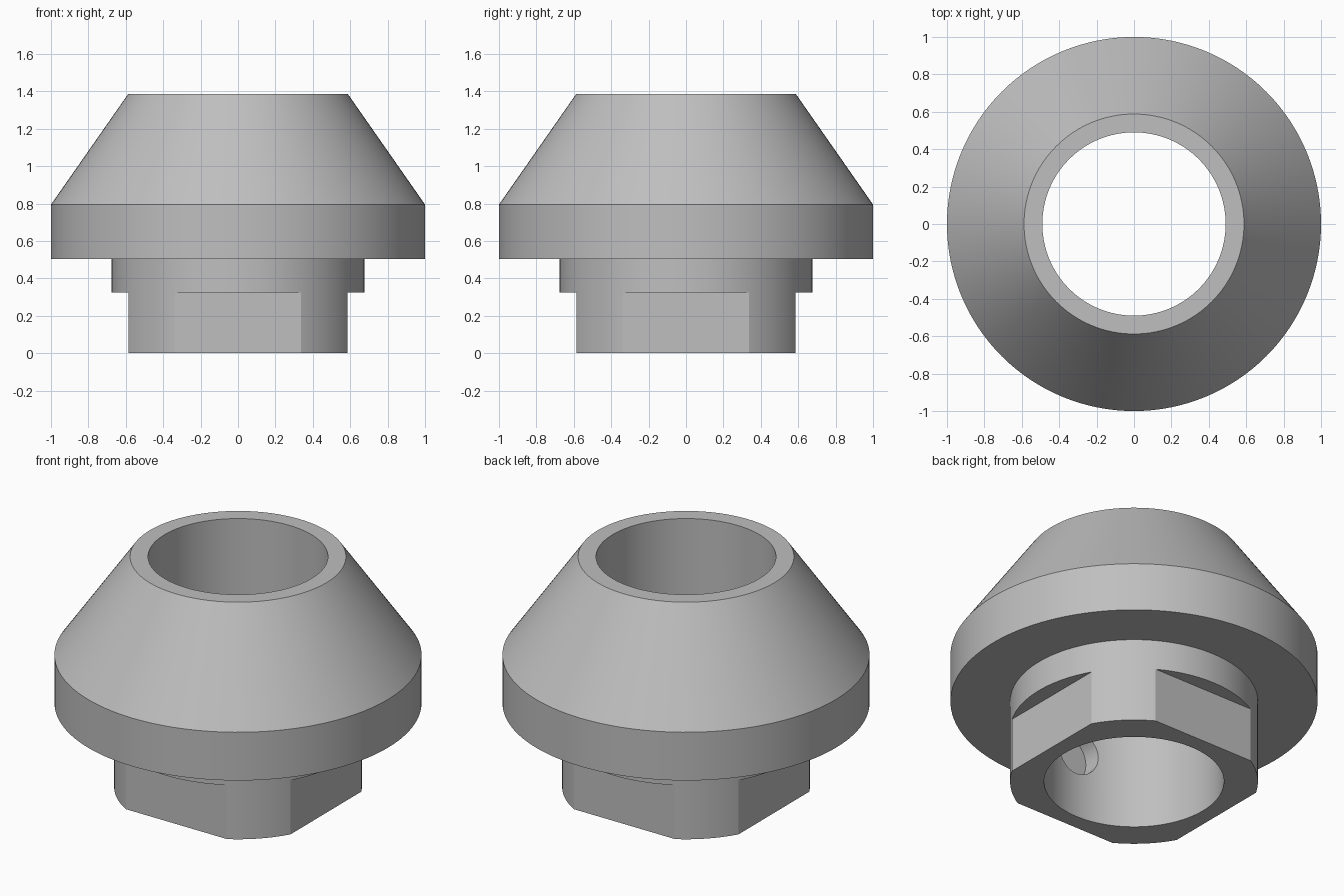
import bpy
import bmesh
import math
from mathutils import Matrix, Vector

cube = bpy.data.objects.get("Cube")
if cube:
    bpy.data.objects.remove(cube, do_unlink=True)

SEGMENTS = 128
BORE = 0.49      # bore radius
FLAT = 0.585     # distance of wrench flats from the axis

grey = bpy.data.materials.new("grey")
grey.use_nodes = True
grey.diffuse_color = (0.52, 0.52, 0.52, 1)
grey.node_tree.nodes["Principled BSDF"].inputs["Base Color"].default_value = (0.52, 0.52, 0.52, 1)


def add_object(name, bm):
    bmesh.ops.recalc_face_normals(bm, faces=bm.faces)
    mesh = bpy.data.meshes.new(name)
    bm.to_mesh(mesh)
    bm.free()
    mesh.materials.append(grey)
    obj = bpy.data.objects.new(name, mesh)
    bpy.context.collection.objects.link(obj)
    return obj


def lathe(name, profile):
    """Revolve a closed (radius, z) profile about the z axis."""
    bm = bmesh.new()
    rings = []
    for i in range(SEGMENTS):
        a = math.tau * i / SEGMENTS
        rings.append([bm.verts.new((r * math.cos(a), r * math.sin(a), z)) for r, z in profile])
    n = len(profile)
    for i, ring in enumerate(rings):
        following = rings[(i + 1) % SEGMENTS]
        for j in range(n):
            k = (j + 1) % n
            bm.faces.new((ring[j], following[j], following[k], ring[k]))
    return add_object(name, bm)


def cut(target, cutter):
    """Subtract the cutter, then discard it."""
    cutter.hide_render = True
    mod = target.modifiers.new("cut", "BOOLEAN")
    mod.operation = "DIFFERENCE"
    mod.solver = "EXACT"
    mod.object = cutter
    bpy.context.view_layer.objects.active = target
    bpy.ops.object.modifier_apply(modifier=mod.name)
    bpy.data.objects.remove(cutter, do_unlink=True)


# Conical nut: spigot, flange, cone and straight bore
nut = lathe("conical_nut", [
    (BORE, 0), (0.675, 0), (0.675, 0.505), (1, 0.505),
    (1, 0.795), (0.588, 1.385), (BORE, 1.385)])

# Four wrench flats on the spigot
bm = bmesh.new()
for i in range(4):
    place = (Matrix.Rotation(i * math.pi / 2, 4, "Z")
             @ Matrix.Translation((FLAT + 0.1, 0, 0.1125))
             @ Matrix.Diagonal(Vector((0.2, 0.9, 0.425, 1))))
    bmesh.ops.create_cube(bm, size=1, matrix=place)
cut(nut, add_object("flat_cutter", bm))

# Blind round pocket in the front wall of the bore
bm = bmesh.new()
bmesh.ops.create_cone(
    bm, cap_ends=True, segments=48, radius1=0.14, radius2=0.14, depth=0.275,
    matrix=Matrix.Translation((0, -0.4375, 0.41)) @ Matrix.Rotation(math.pi / 2, 4, "X"))
cut(nut, add_object("pocket_cutter", bm))

# Smooth round walls, crisp rims
bpy.ops.object.select_all(action="DESELECT")
nut.select_set(True)
bpy.context.view_layer.objects.active = nut
bpy.ops.object.shade_smooth_by_angle(angle=math.radians(20))
